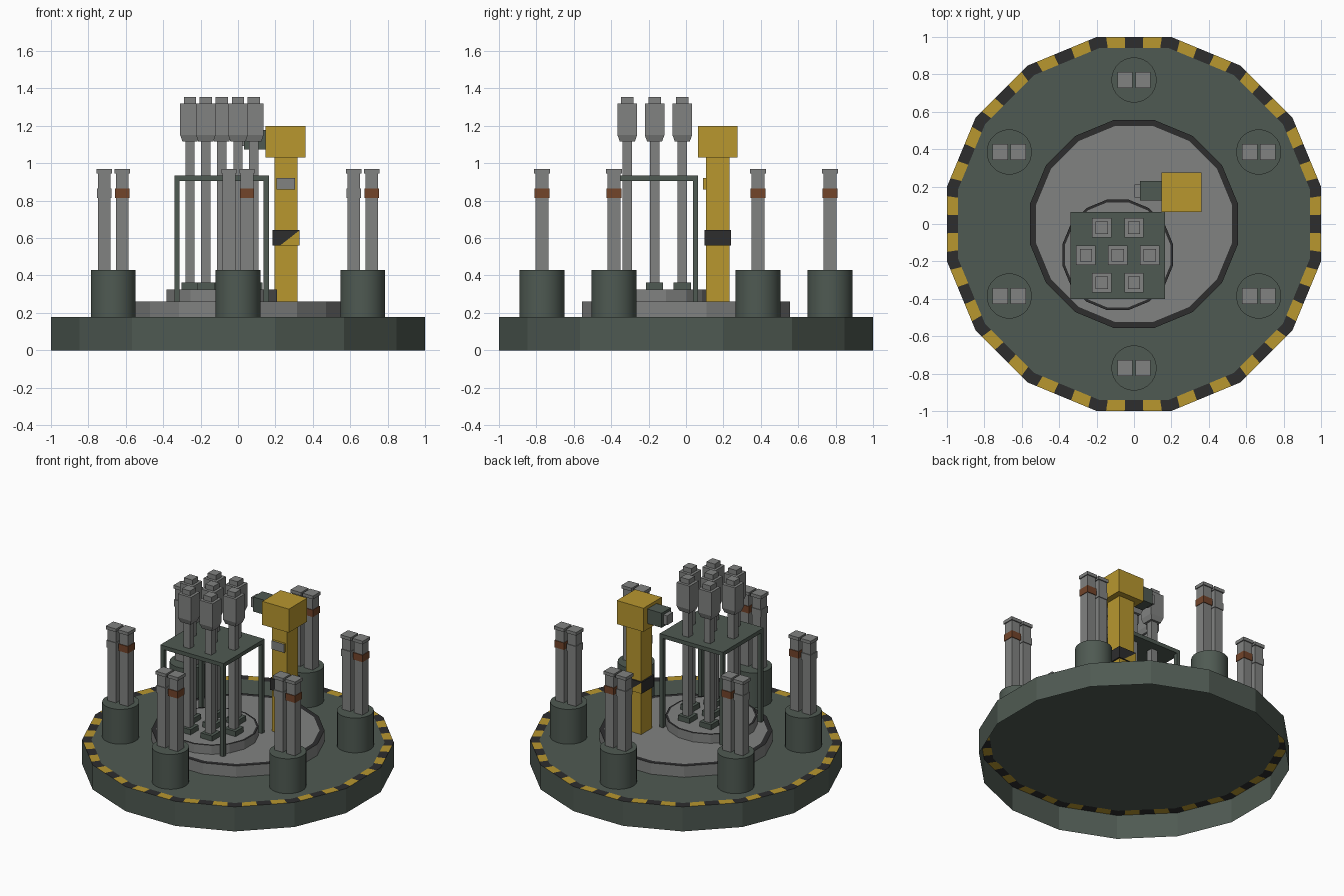
import bpy, bmesh, math
from mathutils import Vector

cube = bpy.data.objects.get("Cube")
if cube:
    bpy.data.objects.remove(cube, do_unlink=True)


def material(name, rgb):
    m = bpy.data.materials.new(name)
    m.use_nodes = True
    m.diffuse_color = (*rgb, 1)
    bsdf = next(n for n in m.node_tree.nodes if n.type == 'BSDF_PRINCIPLED')
    bsdf.inputs["Base Color"].default_value = (*rgb, 1)
    bsdf.inputs["Roughness"].default_value = 0.8
    return m


GREEN = material("dark green paint", (0.078, 0.102, 0.085))
GREY = material("worn grey metal", (0.22, 0.225, 0.22))
YELLOW = material("safety yellow", (0.48, 0.31, 0.028))
BLACK = material("hazard black", (0.026, 0.026, 0.027))
BROWN = material("rust brown", (0.17, 0.058, 0.023))


def finish(name, bm, mats):
    mesh = bpy.data.meshes.new(name)
    bm.to_mesh(mesh)
    bm.free()
    for m in mats:
        mesh.materials.append(m)
    ob = bpy.data.objects.new(name, mesh)
    bpy.context.collection.objects.link(ob)
    return ob


def box(name, x, y, z, mat):
    """Box from (low, high) ranges."""
    bm = bmesh.new()
    bmesh.ops.create_cube(bm, size=1)
    for v in bm.verts:
        v.co = [r[0] if c < 0 else r[1] for c, r in zip(v.co, (x, y, z))]
    return finish(name, bm, [mat])


def post(name, x, y, w, z, mat, d=None):
    """Upright box centred on x, y."""
    w, d = w / 2, (d or w) / 2
    return box(name, (x - w, x + w), (y - d, y + d), z, mat)


def polygon(bm, apothem, z, sides=16, center=(0, 0)):
    """Ring of vertices with flat sides facing the axes."""
    r = apothem / math.cos(math.pi / sides)
    return [bm.verts.new((center[0] + r * math.cos((i + 0.5) * math.tau / sides),
                          center[1] + r * math.sin((i + 0.5) * math.tau / sides), z))
            for i in range(sides)]


def bridge(bm, a, b, mat=0):
    for i in range(len(a)):
        j = (i + 1) % len(a)
        bm.faces.new((a[i], a[j], b[j], b[i])).material_index = mat


def rimmed_disc(name, apothem, rim, z, center=(0, 0)):
    bm = bmesh.new()
    low, high = (polygon(bm, apothem, h, center=center) for h in z)
    inner = polygon(bm, apothem - rim, z[1], center=center)
    bridge(bm, low, high)
    bridge(bm, high, inner, 1)
    bm.faces.new(inner)
    return finish(name, bm, [GREY, BLACK])


# Open-bottomed base with a striped top rim
DECK = 0.177
bm = bmesh.new()
low, high = polygon(bm, 1, 0), polygon(bm, 1, DECK)
inner = polygon(bm, 0.94, DECK)
bridge(bm, low, high)
bm.faces.new(inner)
STEPS = 8
for i in range(16):
    j = (i + 1) % 16
    for s in range(STEPS):
        t, u = s / STEPS, (s + 1) / STEPS
        quad = [high[i].co.lerp(high[j].co, t), high[i].co.lerp(high[j].co, u),
                inner[i].co.lerp(inner[j].co, u), inner[i].co.lerp(inner[j].co, t)]
        f = bm.faces.new([bm.verts.new(p) for p in quad])
        f.material_index = 2 if s % 4 in (1, 2) else 1
bmesh.ops.remove_doubles(bm, verts=bm.verts, dist=1e-5)
finish("base", bm, [GREEN, BLACK, YELLOW])

# Central dais and offset turntable
rimmed_disc("dais", 0.555, 0.032, (DECK + 0.002, 0.26))
rimmed_disc("turntable", 0.295, 0.014, (0.26, 0.325), (-0.087, -0.165))

# Pods around the deck, each with a pair of square tubes
for k in range(6):
    a = math.radians(30 + 60 * k)
    px, py = 0.77 * math.cos(a), 0.77 * math.sin(a)
    bm = bmesh.new()
    bottom = polygon(bm, 0.12, DECK + 0.002, 24, (px, py))
    top = polygon(bm, 0.12, 0.43, 24, (px, py))
    bridge(bm, bottom, top)
    bm.faces.new(top)
    pod = finish(f"pod_{k}", bm, [GREEN])
    bpy.ops.object.select_all(action='DESELECT')
    pod.select_set(True)
    bpy.context.view_layer.objects.active = pod
    bpy.ops.object.shade_smooth_by_angle(angle=math.radians(30))
    for side, label, band in ((-1, "right", GREY), (1, "left", BROWN)):
        x = px + side * 0.048
        post(f"{label}_tube_{k}", x, py, 0.068, (0.43, 0.945), GREY, 0.07)
        post(f"{label}_tube_band_{k}", x, py, 0.076, (0.815, 0.865), band, 0.08)
        post(f"{label}_tube_cap_{k}", x, py, 0.082, (0.945, 0.968), GREY, 0.085)

# Table frame on the turntable
box("table_top", (-0.34, 0.165), (-0.4, 0.065), (0.905, 0.933), GREEN)
for i, x in enumerate((-0.326, 0.151)):
    for j, y in enumerate((-0.386, 0.051)):
        post(f"table_leg_{i}{j}", x, y, 0.028, (0.26, 0.905), GREEN)

# Cluster of seven rods with heads
rows = ((-0.02, (-0.172, 0)), (-0.168, (-0.257, -0.087, 0.085)), (-0.314, (-0.172, 0)))
for r, (y, xs) in enumerate(rows):
    for c, x in enumerate(xs):
        n = f"{r}{c}"
        post("rod_foot_" + n, x, y, 0.092, (0.325, 0.362), GREEN)
        post("rod_" + n, x, y, 0.05, (0.362, 1.12), GREY)
        post("rod_cap_" + n, x, y, 0.066, (1.32, 1.355), GREY)
        bm = bmesh.new()
        rings = []
        for half, z in ((0.04, 1.115), (0.052, 1.15), (0.052, 1.32)):
            rings.append([bm.verts.new((x + sx * half, y + sy * half, z))
                          for sx, sy in ((-1, -1), (1, -1), (1, 1), (-1, 1))])
        bridge(bm, rings[0], rings[1])
        bridge(bm, rings[1], rings[2])
        bm.faces.new(rings[0][::-1])
        bm.faces.new(rings[2])
        finish("rod_head_" + n, bm, [GREY])

# Crane column, head and arm
box("crane_column", (0.195, 0.318), (0.107, 0.232), (0.26, 1.03), YELLOW)
box("crane_head", (0.148, 0.36), (0.065, 0.275), (1.03, 1.2), YELLOW)
box("crane_arm", (0.033, 0.148), (0.125, 0.23), (1.073, 1.178), GREEN)
box("crane_arm_tip", (0.003, 0.033), (0.142, 0.212), (1.092, 1.16), GREY)
box("panel_mount", (0.205, 0.305), (0.094, 0.107), (0.86, 0.922), YELLOW)
box("panel_face", (0.205, 0.305), (0.09, 0.094), (0.86, 0.922), GREY)

# Warning band with a yellow corner on front and back
box("crane_band", (0.185, 0.328), (0.098, 0.241), (0.56, 0.643), BLACK)
for name, y, flip in (("front", 0.097, False), ("back", 0.242, True)):
    bm = bmesh.new()
    pts = [(0.225, y, 0.56), (0.327, y, 0.56), (0.327, y, 0.64)]
    if flip:
        pts = [(0.513 - px, py, pz) for px, py, pz in pts]
    bm.faces.new([bm.verts.new(Vector(p)) for p in pts])
    finish(f"band_{name}_marking", bm, [YELLOW])
